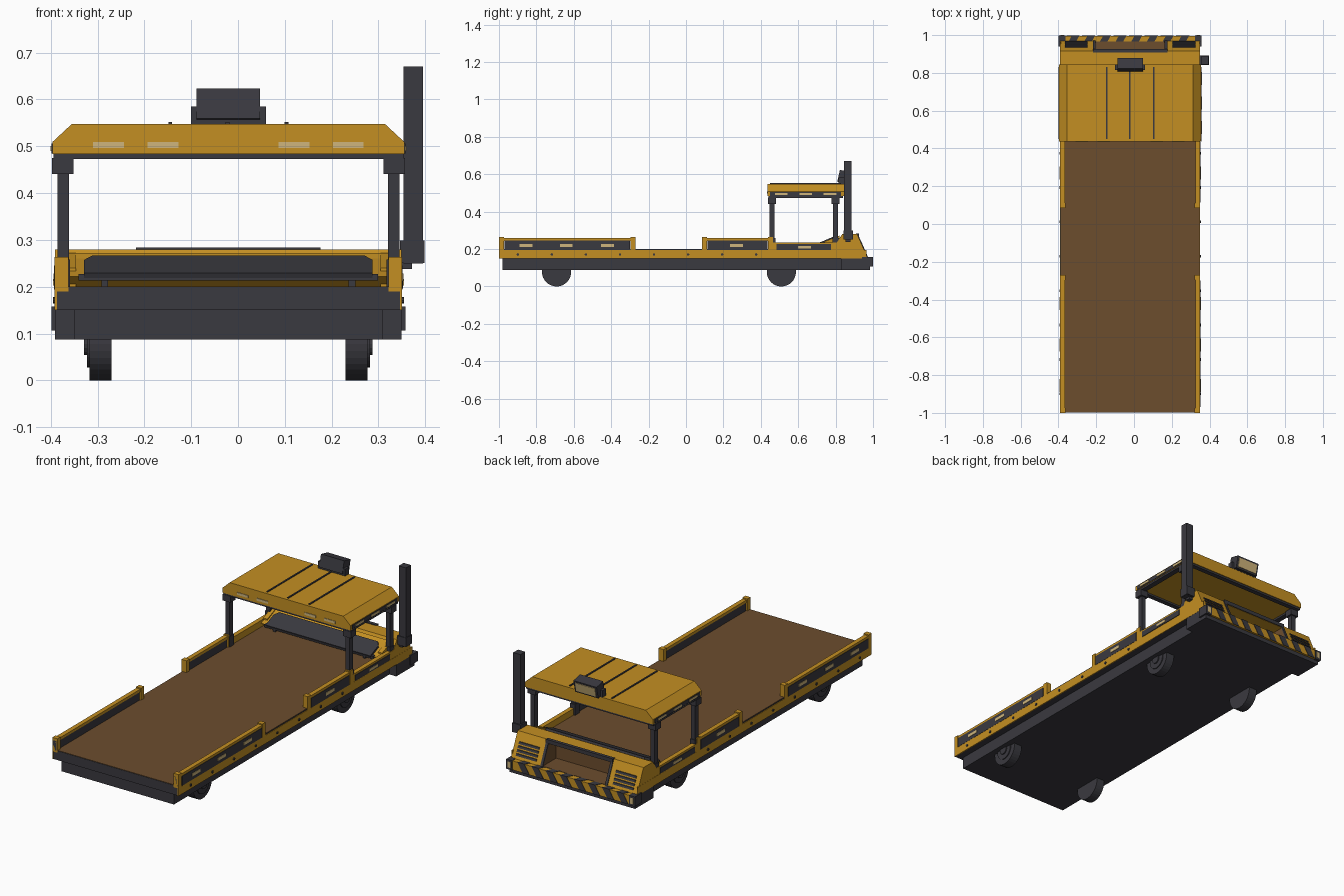
import bpy, bmesh, math
from mathutils import Matrix, Vector

CX = -0.0205  # body centre line; all x values below are relative to it


def material(name, rgb):
    m = bpy.data.materials.new(name)
    m.diffuse_color = (*rgb, 1)
    return m


YELLOW = material("yellow paint", (0.55, 0.275, 0.016))
DARK = material("dark metal", (0.042, 0.041, 0.050))
BROWN = material("brown floor", (0.150, 0.074, 0.027))
CREAM = material("cream reflector", (0.62, 0.46, 0.20))


def finish(name, bm, mat):
    bmesh.ops.recalc_face_normals(bm, faces=bm.faces)
    me = bpy.data.meshes.new(name)
    bm.to_mesh(me)
    bm.free()
    me.materials.append(mat)
    ob = bpy.data.objects.new(name, me)
    ob.location.x = CX
    bpy.context.collection.objects.link(ob)
    return ob


def extrude(name, points, offset, mat):
    """Solid from a flat outline pushed along an offset."""
    bm = bmesh.new()
    d = Vector(offset)
    a = [bm.verts.new(p) for p in points]
    b = [bm.verts.new(Vector(p) + d) for p in points]
    n = len(a)
    bm.faces.new(a)
    bm.faces.new(b[::-1])
    for i in range(n):
        bm.faces.new((a[i], a[(i + 1) % n], b[(i + 1) % n], b[i]))
    return finish(name, bm, mat)


def prism(name, x0, x1, yz, mat):
    return extrude(name, [(x0, y, z) for y, z in yz], (x1 - x0, 0, 0), mat)


def box(name, x0, x1, y0, y1, z0, z1, mat):
    return prism(name, x0, x1, [(y0, z0), (y1, z0), (y1, z1), (y0, z1)], mat)


def both(fn, name, x0, x1, *rest):
    """Same part on the left and right."""
    fn("right_" + name, x0, x1, *rest)
    fn("left_" + name, -x1, -x0, *rest)


def disc(name, x0, x1, y, z, r, mat, n=32):
    ring = [(x0, y + r * math.cos(2 * math.pi * i / n), z + r * math.sin(2 * math.pi * i / n)) for i in range(n)]
    return extrude(name, ring, (x1 - x0, 0, 0), mat)


# Chassis and deck
box("chassis", -0.33, 0.33, -0.98, 0.9, 0.087, 0.15, DARK)
box("nose_underbody", -0.37, 0.37, 0.83, 0.985, 0.087, 0.15, DARK)
box("deck", -0.368, 0.368, -0.998, 0.83, 0.15, 0.199, DARK)
box("deck_floor", -0.367, 0.367, -0.996, 0.82, 0.198, 0.201, BROWN)
both(box, "deck_side", 0.366, 0.371, -1.0, 0.965, 0.15, 0.194, YELLOW)
for i in range(8):
    both(disc, "bolt", 0.37, 0.375, 0.375 - 0.182 * i, 0.171, 0.007, DARK, 8)

# Wheels with stepped hubs
for y in (-0.692, 0.51):
    both(disc, "tyre", 0.25, 0.297, y, 0.078, 0.078, DARK)
    both(disc, "rim", 0.29, 0.302, y, 0.078, 0.05, DARK)
    both(disc, "hub", 0.30, 0.308, y, 0.078, 0.024, DARK, 16)

# Side rails: end posts, top bar, dark panels and reflectors
for y0, y1, marks in ((-1.0, -0.27, (-0.855, -0.64, -0.42)), (0.085, 0.465, (0.27,))):
    for y in (y0, y1 - 0.026):
        both(box, "rail_post", 0.342, 0.371, y, y + 0.026, 0.19, 0.264, YELLOW)
    both(box, "rail_bar", 0.346, 0.370, y0 + 0.02, y1 - 0.02, 0.244, 0.258, YELLOW)
    both(box, "rail_panel", 0.348, 0.372, y0 + 0.03, y1 - 0.03, 0.194, 0.245, DARK)
    for y in marks:
        both(box, "rail_reflector", 0.371, 0.374, y - 0.034, y + 0.034, 0.212, 0.228, CREAM)
both(box, "rail_end_plate", 0.346, 0.366, -1.0, -0.998, 0.199, 0.25, DARK)

# Cab sills
both(box, "sill", 0.346, 0.370, 0.46, 0.82, 0.19, 0.236, YELLOW)
both(box, "sill_panel", 0.348, 0.373, 0.485, 0.775, 0.196, 0.226, DARK)
both(box, "sill_reflector", 0.372, 0.375, 0.60, 0.668, 0.203, 0.216, CREAM)

# Cab posts with feet and caps
for y in (0.46, 0.80):
    both(box, "cab_post", 0.341, 0.365, y - 0.014, y + 0.014, 0.2, 0.48, DARK)
    both(box, "post_foot", 0.338, 0.368, y - 0.018, y + 0.018, 0.2, 0.258, DARK)
    both(box, "post_cap", 0.331, 0.377, y - 0.022, y + 0.022, 0.441, 0.475, DARK)

# Roof with sloped sides, rim, seams and reflectors
outline = [(-0.376, 0.483), (0.376, 0.483), (0.376, 0.509), (0.334, 0.548), (-0.334, 0.548), (-0.376, 0.509)]
extrude("roof", [(x, 0.436, z) for x, z in outline], (0, 0.408, 0), YELLOW)
both(box, "roof_rim_side", 0.345, 0.374, 0.44, 0.84, 0.473, 0.484, DARK)
for y in (0.44, 0.815):
    box("roof_rim_cross", -0.35, 0.35, y, y + 0.025, 0.473, 0.484, DARK)
both(box, "roof_side_strip", 0.374, 0.378, 0.45, 0.83, 0.485, 0.506, DARK)
for y in (0.51, 0.64, 0.77):
    both(box, "roof_side_reflector", 0.377, 0.380, y - 0.034, y + 0.034, 0.490, 0.501, CREAM)
for x in (0.107, 0.223):
    both(box, "roof_end_reflector", x, x + 0.066, 0.433, 0.437, 0.496, 0.509, CREAM)
for x in (-0.124, -0.002, 0.124):
    box("roof_seam", x - 0.004, x + 0.004, 0.45, 0.83, 0.546, 0.552, DARK)

# Floodlight, tipped downwards
box("floodlight_bracket", -0.08, 0.08, 0.815, 0.845, 0.547, 0.585, DARK)
tilt = Matrix.Rotation(-0.22, 4, "X")
for name, w, y0, y1, h, mat in (("floodlight_body", 0.068, -0.028, 0.028, 0.033, DARK),
                                ("floodlight_lens", 0.058, 0.025, 0.031, 0.024, CREAM)):
    ob = box(name, -w, w, y0, y1, -h, h, mat)
    ob.data.transform(tilt)
    ob.location = (CX, 0.843, 0.585)

# Dashboard: yellow wedge, tilted dark panel, lower bar
prism("dashboard", -0.345, 0.345, [(0.75, 0.2), (0.715, 0.222), (0.80, 0.26), (0.82, 0.272), (0.82, 0.2)], YELLOW)
up = Vector((0, 0.09, 0.038))
panel = [(-0.308, 0), (0.308, 0), (0.308, 0.75), (0.29, 1), (-0.29, 1), (-0.308, 0.75)]
extrude("dashboard_panel", [Vector((x, 0.70, 0.229)) + up * t for x, t in panel], (0, 0.004, -0.010), DARK)
box("dashboard_bar", -0.32, 0.32, 0.705, 0.73, 0.213, 0.227, DARK)
both(box, "dashboard_bracket", 0.257, 0.271, 0.71, 0.74, 0.2, 0.214, DARK)
both(prism, "dashboard_wing", 0.325, 0.35, [(0.74, 0.2), (0.74, 0.24), (0.82, 0.272), (0.82, 0.2)], YELLOW)


# Nose with an open central bay
def slope_y(z):
    return 0.915 + (0.28 - z) / 0.125 * 0.055


def slope_plate(name, x0, x1, z0, z1, t, mat):
    yz = [(slope_y(z0) - 0.004, z0), (slope_y(z0) + t, z0), (slope_y(z1) + t, z1), (slope_y(z1) - 0.004, z1)]
    both(prism, name, x0, x1, yz, mat)


both(prism, "nose_block", 0.19, 0.370,
     [(0.80, 0.15), (0.80, 0.225), (0.835, 0.28), (0.915, 0.28), (0.97, 0.155), (0.97, 0.15)], YELLOW)
prism("nose_bridge", -0.19, 0.19, [(0.80, 0.15), (0.80, 0.225), (0.835, 0.28), (0.915, 0.28),
                                   (0.923, 0.262), (0.85, 0.262), (0.85, 0.15)], YELLOW)
box("bay_back", -0.19, 0.19, 0.848, 0.854, 0.15, 0.262, BROWN)
box("bay_floor", -0.19, 0.19, 0.85, 0.965, 0.148, 0.158, BROWN)
both(prism, "bay_wall", 0.186, 0.191, [(0.85, 0.15), (0.85, 0.262), (0.922, 0.262), (0.967, 0.155)], BROWN)
slope_plate("bay_frame", 0.183, 0.197, 0.158, 0.268, 0.004, DARK)
box("bay_lip", -0.197, 0.197, 0.908, 0.926, 0.264, 0.284, DARK)
for i in range(4):
    z = 0.172 + 0.018 * i
    slope_plate("vent_louvre", 0.225, 0.345, z, z + 0.010, 0.005, DARK)

# Bumper with slanted hazard stripes on front and top
box("bumper", -0.345, 0.345, 0.955, 0.996, 0.108, 0.156, YELLOW)
for i in range(8):
    x = -0.338 + i * 0.083
    w, s = 0.04, 0.03
    extrude("front_stripe", [(x, 0.994, 0.108), (x + w, 0.994, 0.108), (x + w + s, 0.994, 0.157),
                             (x + s, 0.994, 0.157)], (0, 0.004, 0), DARK)
    extrude("top_stripe", [(x + s, 0.998, 0.154), (x + s + w, 0.998, 0.154), (x + w + 0.006, 0.955, 0.154),
                           (x + 0.006, 0.955, 0.154)], (0, 0, 0.004), DARK)
both(box, "bumper_end", 0.343, 0.378, 0.94, 0.999, 0.106, 0.158, DARK)
both(box, "bumper_marker", 0.351, 0.369, 0.997, 1.0, 0.116, 0.148, CREAM)

# Exhaust stack on the right
box("stack_pipe", 0.374, 0.416, 0.845, 0.886, 0.25, 0.67, DARK)
box("stack_base", 0.367, 0.4185, 0.842, 0.893, 0.251, 0.299, DARK)
box("stack_foot", 0.368, 0.392, 0.852, 0.88, 0.238, 0.252, DARK)
